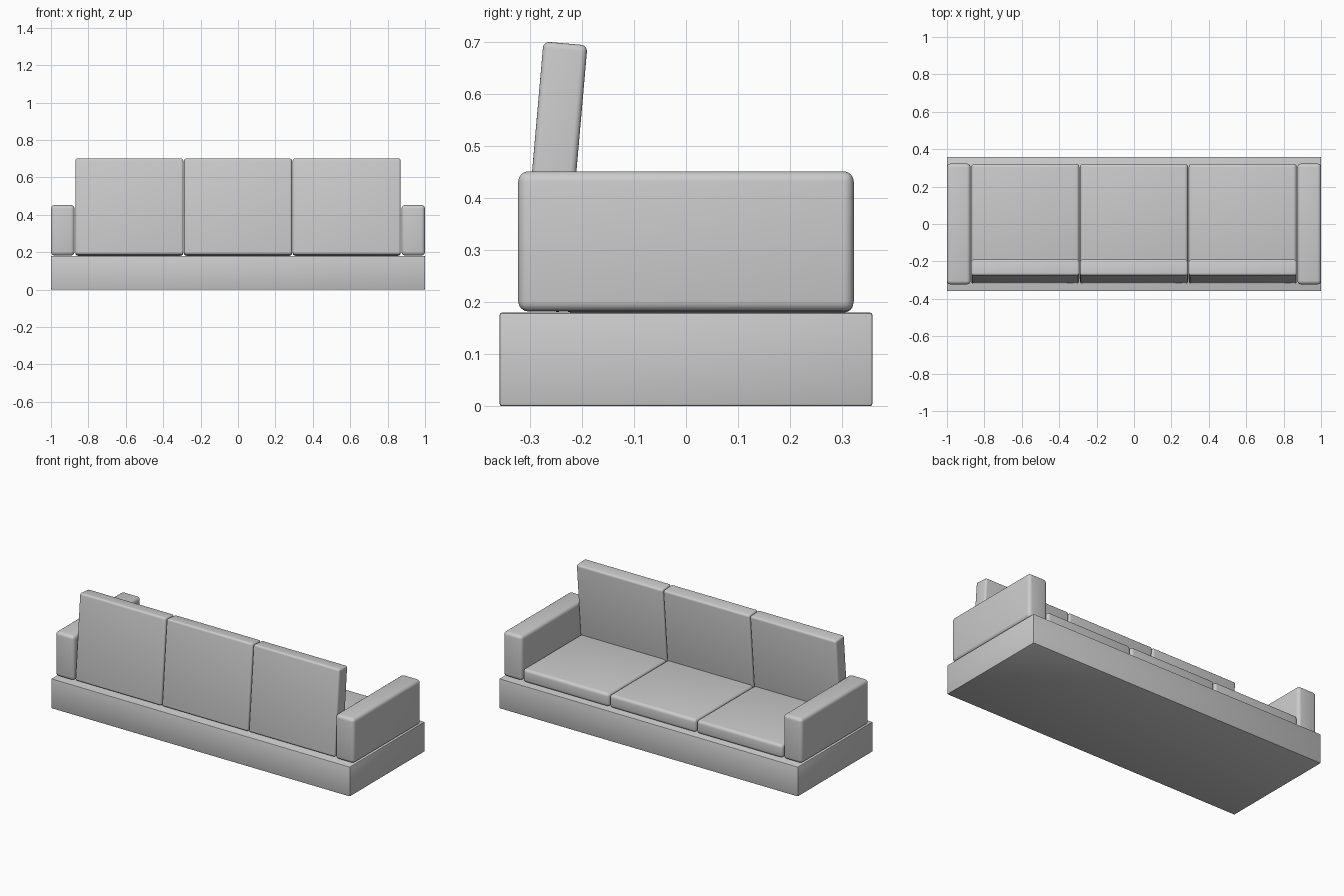
import bpy
from math import radians

if "Cube" in bpy.data.objects:
    bpy.data.objects.remove(bpy.data.objects["Cube"])


def cushion(name, size, centre, radius, tilt=0.0, segments=4):
    """Rounded box given by full size and centre."""
    bpy.ops.mesh.primitive_cube_add(size=1, location=centre)
    obj = bpy.context.object
    obj.name = name
    obj.scale = size
    bpy.ops.object.transform_apply(location=False, rotation=False, scale=True)
    obj.rotation_euler.x = radians(tilt)
    bevel = obj.modifiers.new("rounding", 'BEVEL')
    bevel.width = radius
    bevel.segments = segments
    bpy.ops.object.modifier_apply(modifier=bevel.name)
    bpy.ops.object.shade_smooth_by_angle(angle=radians(35))
    return obj


# Plinth
cushion("base", (2.0, 0.718, 0.18), (0, 0, 0.09), 0.005, segments=2)

# Armrests
for side, label in ((-1, "left"), (1, "right")):
    cushion(f"armrest_{label}", (0.126, 0.646, 0.27),
            (side * 0.937, 0, 0.317), 0.02)

# Three seat cushions with leaning back cushions
for i, label in enumerate(("left", "middle", "right")):
    x = (i - 1) * 0.581
    cushion(f"seat_{label}", (0.577, 0.56, 0.08), (x, 0.042, 0.22), 0.018)
    cushion(f"back_{label}", (0.577, 0.085, 0.516),
            (x, -0.2545, 0.441), 0.012, tilt=-5)
